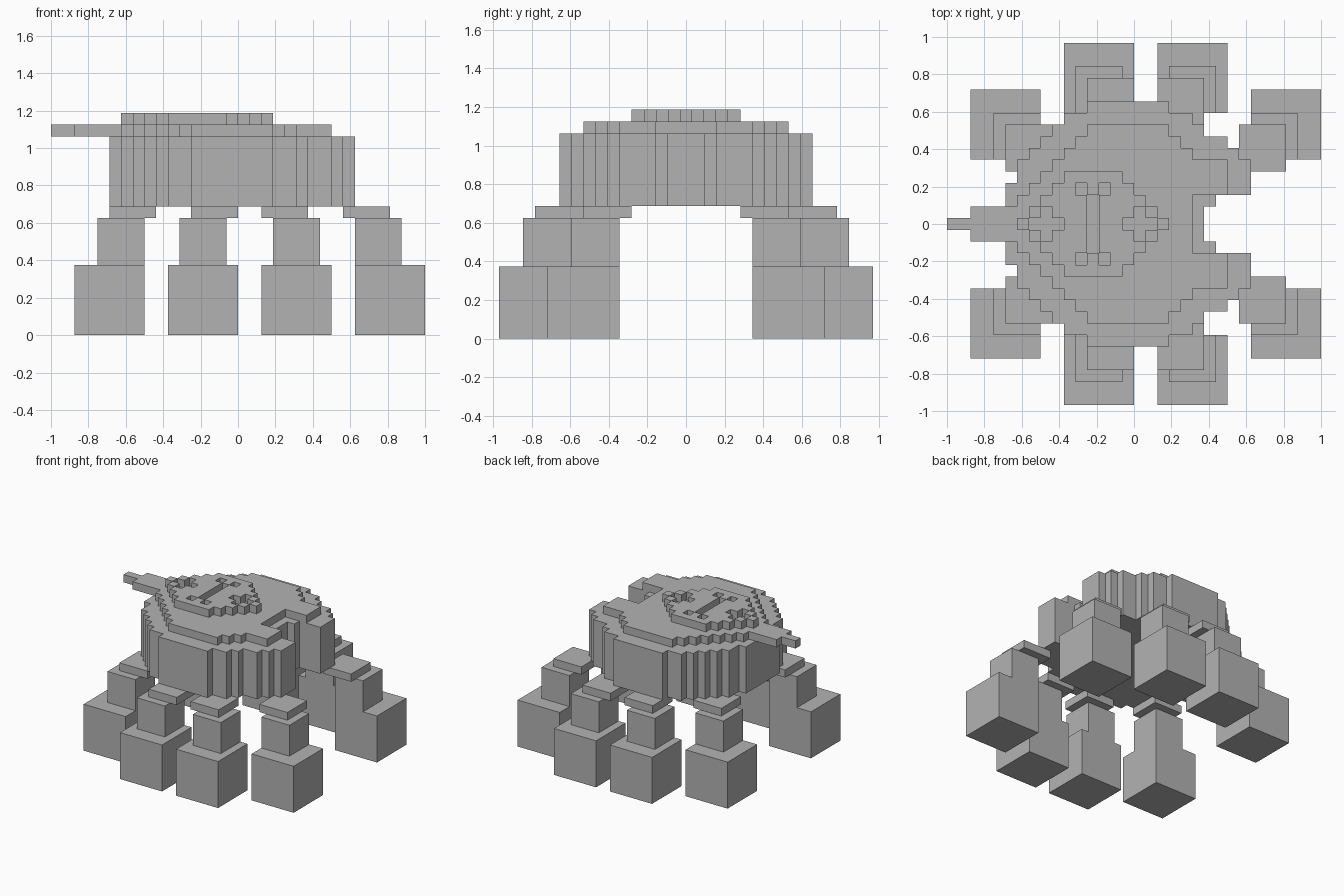
import bpy
import bmesh
from mathutils import Vector

cube = bpy.data.objects.get("Cube")
if cube:
    bpy.data.objects.remove(cube, do_unlink=True)

U = 1 / 16  # size of one block

grey = bpy.data.materials.new("stone_grey")
grey.use_nodes = True
grey.diffuse_color = (0.45, 0.45, 0.45, 1)
grey.node_tree.nodes["Principled BSDF"].inputs["Base Color"].default_value = grey.diffuse_color


def finish(name, bm):
    """Scale from block units and turn the mesh into an object."""
    bmesh.ops.recalc_face_normals(bm, faces=bm.faces)
    bmesh.ops.scale(bm, vec=(U, U, U), verts=bm.verts)
    mesh = bpy.data.meshes.new(name)
    bm.to_mesh(mesh)
    bm.free()
    mesh.materials.append(grey)
    obj = bpy.data.objects.new(name, mesh)
    bpy.context.collection.objects.link(obj)
    return obj


def raise_faces(bm, height):
    ext = bmesh.ops.extrude_face_region(bm, geom=bm.faces[:], use_keep_orig=True)
    verts = [g for g in ext["geom"] if isinstance(g, bmesh.types.BMVert)]
    bmesh.ops.translate(bm, vec=(0, 0, height), verts=verts)


def stepped_slab(name, steps, z0, z1):
    """Slab mirrored in y; each step is (x, new half width)."""
    half, y = [], 0
    for x, new_y in steps:
        half += [(x, y), (x, new_y)]
        y = new_y
    half = half[1:-1]
    outline = half + [(x, -y) for x, y in reversed(half)]
    bm = bmesh.new()
    bm.faces.new([bm.verts.new((x, y, z0)) for x, y in outline])
    raise_faces(bm, z1 - z0)
    return finish(name, bm)


def box(bm, x, y, z, w, h):
    made = bmesh.ops.create_cube(bm, size=1)["verts"]
    bmesh.ops.scale(bm, vec=(w, w, h), verts=made)
    bmesh.ops.translate(bm, vec=Vector((x + w / 2, y + w / 2, z + h / 2)), verts=made)


# Main round body with a notch at one end
stepped_slab("body", [(-11, 3.5), (-10, 5.5), (-9, 6.5), (-8, 7.5), (-7, 8.5),
                      (-6, 9.5), (-4, 10.5), (3, 9.5), (5, 8.5), (6, 7.5),
                      (8, 6.5), (9, 5.5), (10, 2.5), (7, 1.5), (6, 0)], 11, 17)

# Upper plate, drawn out into the pointed tail
stepped_slab("upper_plate_and_tail",
             [(-16, .5), (-14, 1.5), (-10, 2.5), (-9, 3.5), (-8, 4.5), (-7, 5.5),
              (-6, 6.5), (-5, 7.5), (-4, 8.5), (3, 7.5), (4, 6.5), (5, 5.5),
              (8, 2.5), (5, 0)], 17, 18)

# Raised pattern on the plate: stepped diamond with cross-shaped recesses
bm = bmesh.new()
bmesh.ops.create_grid(bm, x_segments=13, y_segments=9, size=1)
bmesh.ops.scale(bm, vec=(6.5, 4.5, 1), verts=bm.verts)
gaps = []
for face in bm.faces:
    centre = face.calc_center_median()
    a, b = round(abs(centre.x)), round(abs(centre.y))
    outside = a + b > 6
    cross = abs(a - 4) + b <= 1
    bar = a == 0 and b <= 2
    corner = a == 1 and b == 3
    if outside or cross or bar or corner:
        gaps.append(face)
bmesh.ops.delete(bm, geom=gaps, context="FACES")
bmesh.ops.translate(bm, vec=(-3.5, 0, 18), verts=bm.verts)
raise_faces(bm, 1)
finish("top_pattern", bm)

# Legs: (name, foot x, shin x, hip x, foot y)
legs = [("tail_leg", -14, -12, -11, 5.5), ("rear_middle_leg", -6, -5, -4, 9.5),
        ("fore_middle_leg", 2, 3, 2, 9.5), ("notch_leg", 10, 10, 9, 5.5)]
for name, foot, shin, hip, y in legs:
    for side in (1, -1):
        bm = bmesh.new()
        box(bm, foot, y, 0, 6, 6)
        box(bm, shin, y, 6, 4, 4)
        box(bm, hip, y - 1, 10, 4, 1)
        bmesh.ops.scale(bm, vec=(1, side, 1), verts=bm.verts)
        finish(name + ("_back" if side > 0 else "_front"), bm)
